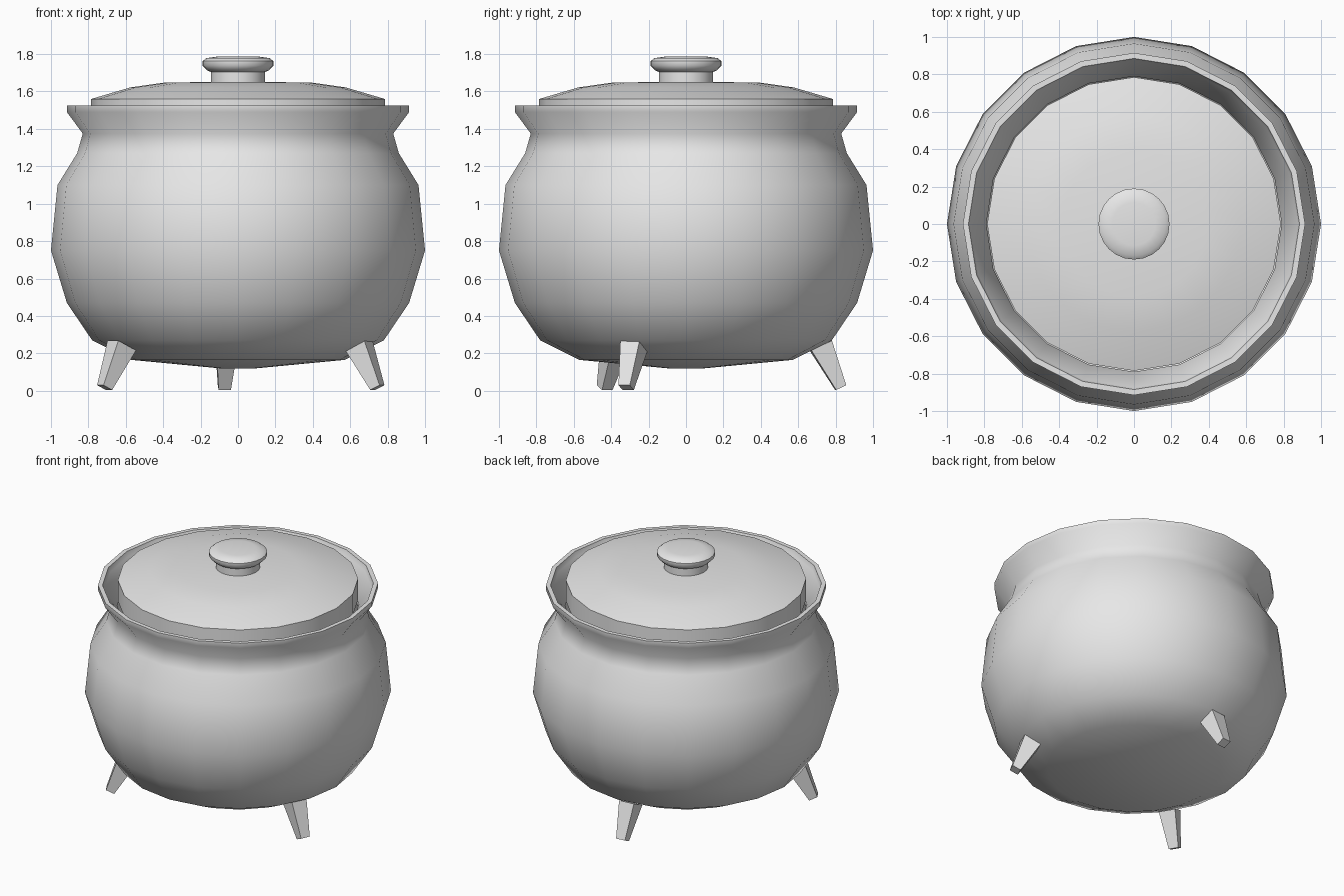
import bpy, bmesh, math
from mathutils import Vector

cube = bpy.data.objects.get("Cube")
if cube:
    bpy.data.objects.remove(cube, do_unlink=True)

grey = bpy.data.materials.new("plain_grey")
grey.use_nodes = True
grey.diffuse_color = (0.8, 0.8, 0.8, 1)
grey.node_tree.nodes["Principled BSDF"].inputs["Base Color"].default_value = (0.8, 0.8, 0.8, 1)


def finish(name, bm, smooth_angle=None):
    """Turn a bmesh into a named grey object, optionally smooth shaded."""
    bmesh.ops.recalc_face_normals(bm, faces=bm.faces)
    mesh = bpy.data.meshes.new(name)
    bm.to_mesh(mesh)
    bm.free()
    mesh.materials.append(grey)
    obj = bpy.data.objects.new(name, mesh)
    bpy.context.collection.objects.link(obj)
    if smooth_angle:
        bpy.ops.object.select_all(action='DESELECT')
        obj.select_set(True)
        bpy.context.view_layer.objects.active = obj
        bpy.ops.object.shade_smooth_by_angle(angle=math.radians(smooth_angle))
    return obj


def lathe(name, profile, sides, smooth_angle):
    """Spin (radius, height) points about z; zero radius makes a pole."""
    bm = bmesh.new()
    rings = []
    for r, z in profile:
        if r == 0:
            rings.append([bm.verts.new((0, 0, z))] * sides)
        else:
            rings.append([bm.verts.new((r * math.cos(math.tau * i / sides),
                                        r * math.sin(math.tau * i / sides), z))
                          for i in range(sides)])
    for low, high in zip(rings, rings[1:]):
        for i in range(sides):
            j = (i + 1) % sides
            corners = dict.fromkeys([low[i], low[j], high[j], high[i]])
            bm.faces.new(list(corners))
    return finish(name, bm, smooth_angle)


# Round pot with flared rim, outside then inside
lathe("pot_body", [
    (0, 0.12), (0.1, 0.12), (0.57, 0.165), (0.78, 0.27), (0.915, 0.47),
    (1, 0.75), (0.965, 1.1), (0.86, 1.27), (0.83, 1.375), (0.915, 1.49),
    (0.915, 1.525), (0.885, 1.525), (0.875, 1.49), (0.79, 1.375),
    (0.82, 1.26), (0.92, 1.09), (0.955, 0.75), (0.87, 0.49),
    (0.75, 0.31), (0.55, 0.21), (0, 0.17)], 20, 60)

# Domed lid sitting inside the rim
lathe("lid", [
    (0, 1.41), (0.785, 1.41), (0.785, 1.56), (0.575, 1.622),
    (0.39, 1.648), (0, 1.652)], 20, 40)

# Knob on its stem
lathe("lid_knob", [
    (0, 1.64), (0.145, 1.64), (0.145, 1.705), (0.165, 1.712), (0.19, 1.738),
    (0.19, 1.762), (0.17, 1.778), (0.115, 1.786), (0, 1.786)], 24, 50)


def leg(name, foot_x, foot_y):
    """Tapered square leg splayed outward, placed by the centre of its foot."""
    foot = Vector((foot_x, foot_y, 0.017))
    out = Vector((foot_x, foot_y, 0)).normalized()
    side = Vector((-out.y, out.x, 0))
    up = Vector((0, 0, 1))
    tilted = (out * 0.9 + up * 0.43).normalized()
    top = foot - out * 0.107 + up * 0.225
    bm = bmesh.new()
    rings = []
    for centre, depth, width in ((foot, 0.03, 0.033), (top, 0.061, 0.056)):
        rings.append([bm.verts.new(centre + tilted * depth * a + side * width * b)
                      for a, b in ((-1, -1), (1, -1), (1, 1), (-1, 1))])
    for ring in rings:
        bm.faces.new(ring)
    for i in range(4):
        j = (i + 1) % 4
        bm.faces.new((rings[0][i], rings[0][j], rings[1][j], rings[1][i]))
    finish(name, bm)


# Three legs
leg("back_leg", -0.073, 0.827)
leg("front_right_leg", -0.713, -0.435)
leg("front_left_leg", 0.745, -0.32)
